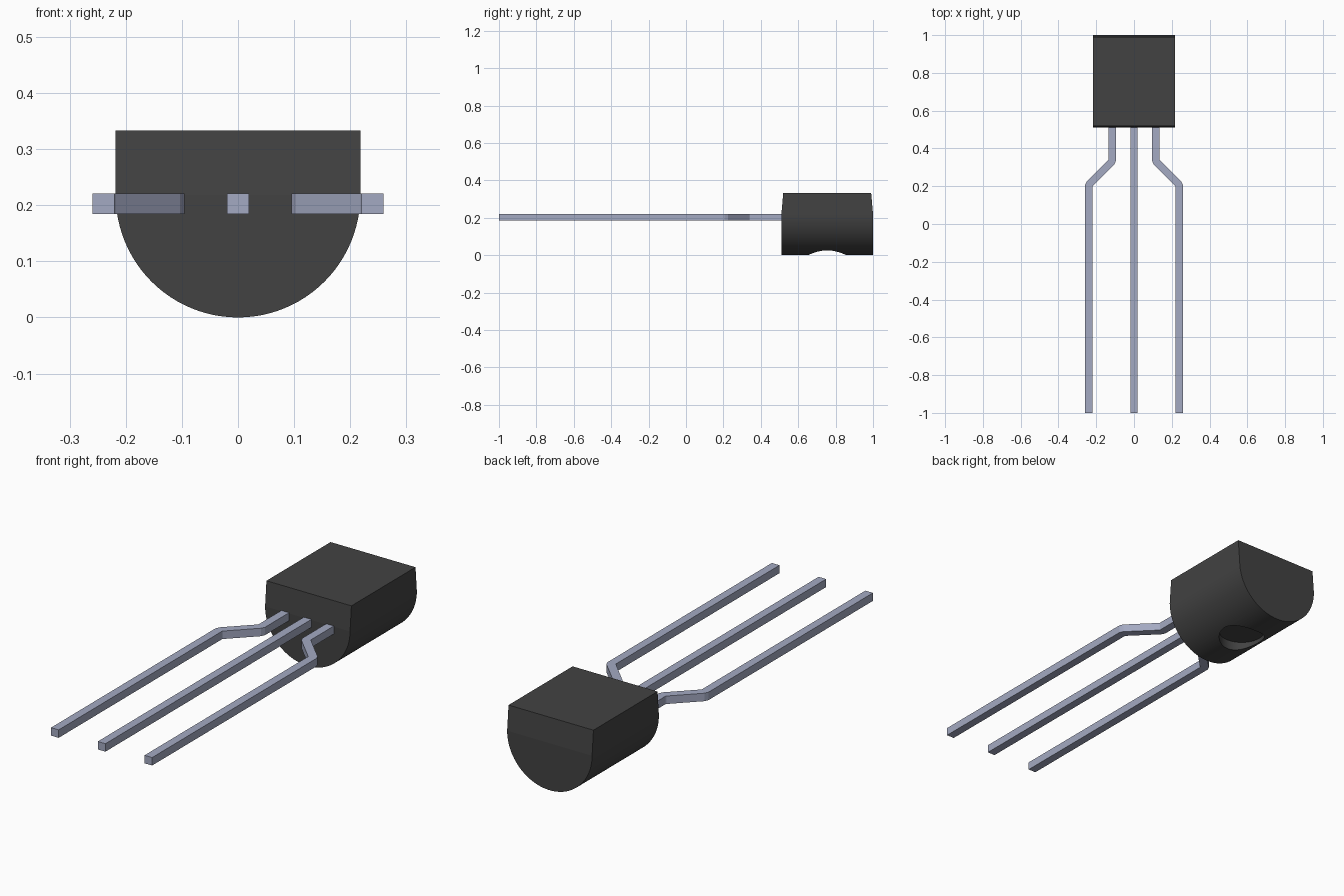
import bpy, bmesh, math
from mathutils import Vector

if "Cube" in bpy.data.objects:
    bpy.data.objects.remove(bpy.data.objects["Cube"], do_unlink=True)


def material(name, rgb, rough, metal=0.0):
    m = bpy.data.materials.new(name)
    m.use_nodes = True
    m.diffuse_color = (*rgb, 1)
    bsdf = m.node_tree.nodes["Principled BSDF"]
    bsdf.inputs["Base Color"].default_value = (*rgb, 1)
    bsdf.inputs["Roughness"].default_value = rough
    bsdf.inputs["Metallic"].default_value = metal
    return m


def make_object(name, bm, mat):
    bmesh.ops.recalc_face_normals(bm, faces=bm.faces)
    me = bpy.data.meshes.new(name)
    bm.to_mesh(me)
    bm.free()
    me.materials.append(mat)
    ob = bpy.data.objects.new(name, me)
    bpy.context.collection.objects.link(ob)
    return ob


plastic = material("black plastic", (0.055, 0.055, 0.055), 0.6)
metal = material("tinned metal", (0.37, 0.40, 0.54), 0.5)

# Body: half-round case, flat on top, with ends that lean in above the middle
R, TOP, FRONT, BACK, LEAN, SEG = 0.218, 0.333, 0.51, 1.0, 0.01, 48
profile = [(-R, TOP)]
profile += [(-R * math.cos(math.pi * i / SEG), R - R * math.sin(math.pi * i / SEG))
            for i in range(SEG + 1)]
profile += [(R, TOP)]
bm = bmesh.new()
ends = []
for y, lean in ((FRONT, LEAN), (BACK, -LEAN)):
    ring = [bm.verts.new((x, y + (lean if z == TOP else 0), z)) for x, z in profile]
    bm.faces.new(ring[1:-1])                              # half disc
    bm.faces.new((ring[0], ring[1], ring[-2], ring[-1]))  # leaning upper end
    ends.append(ring)
a, b = ends
for i in range(len(a)):
    j = (i + 1) % len(a)
    bm.faces.new((a[i], a[j], b[j], b[i]))
body = make_object("body", bm, plastic)

# Round ejector dimple in the curved underside
FLOOR, DEPTH = 0.045, 0.2
bm = bmesh.new()
bmesh.ops.create_cone(bm, cap_ends=True, segments=96, radius1=0.102, radius2=0.102, depth=DEPTH)
bmesh.ops.translate(bm, verts=bm.verts, vec=(0, (FRONT + BACK) / 2, FLOOR - DEPTH / 2))
cutter = make_object("dimple_cutter", bm, plastic)
cutter.hide_render = True
mod = body.modifiers.new("dimple", "BOOLEAN")
mod.operation, mod.solver, mod.object = "DIFFERENCE", "EXACT", cutter
bpy.context.view_layer.objects.active = body
body.select_set(True)
bpy.ops.object.modifier_apply(modifier=mod.name)
bpy.data.objects.remove(cutter, do_unlink=True)
bpy.ops.object.shade_smooth_by_angle(angle=math.radians(4.5))


# Leads: rectangular bar swept along a flat path with mitred corners
def lead(name, path, half_w=0.0195, z0=0.184, z1=0.221):
    pts = [Vector(p) for p in path]
    bm = bmesh.new()
    rings = []
    for i, p in enumerate(pts):
        d_in = (p - pts[max(i - 1, 0)]).normalized()
        d_out = (pts[min(i + 1, len(pts) - 1)] - p).normalized()
        d = (d_in + d_out).normalized()
        seg = d_out if d_out.length > 0 else d_in
        n = Vector((-d.y, d.x)) * (half_w / d.dot(seg))
        l, r = p + n, p - n
        rings.append([bm.verts.new(c) for c in
                      ((l.x, l.y, z0), (r.x, r.y, z0), (r.x, r.y, z1), (l.x, l.y, z1))])
    for a, b in zip(rings, rings[1:]):
        for k in range(4):
            bm.faces.new((a[k], a[(k + 1) % 4], b[(k + 1) % 4], b[k]))
    bm.faces.new(rings[0])
    bm.faces.new(rings[-1])
    return make_object(name, bm, metal)


INSIDE = FRONT + 0.02
lead("middle_lead", [(0, -1), (0, INSIDE)])
bent = [(0.24, -1), (0.24, 0.202), (0.235, 0.213),
        (0.12, 0.328), (0.115, 0.339), (0.115, INSIDE)]
for name, side in (("left_lead", 1), ("right_lead", -1)):
    lead(name, [(side * x, y) for x, y in bent])
